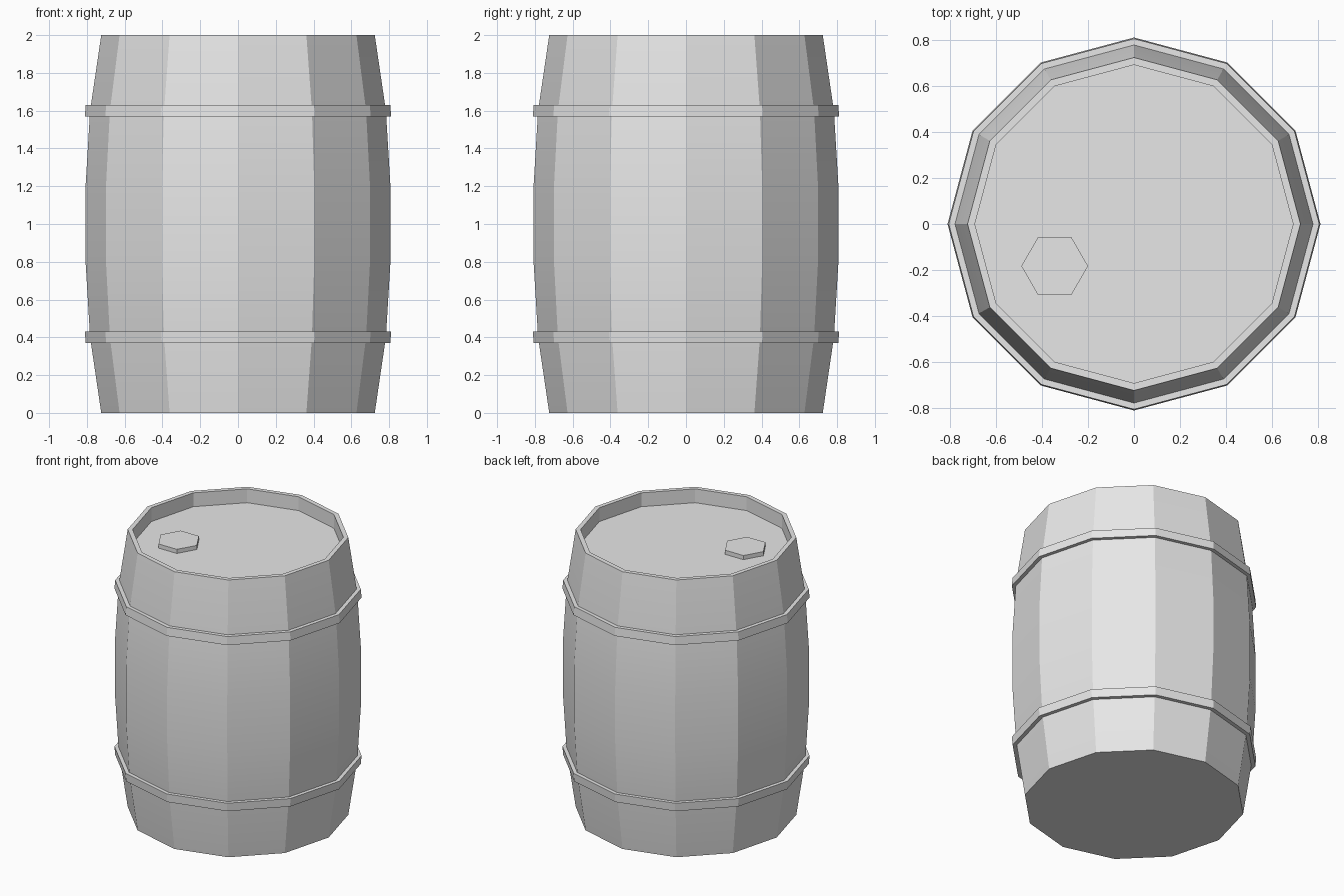
import bpy
import math

SIDES = 12

old = bpy.data.objects.get("Cube")
if old:
    bpy.data.objects.remove(old, do_unlink=True)

grey = bpy.data.materials.new("plain_grey")
grey.use_nodes = True
grey.diffuse_color = (0.8, 0.8, 0.8, 1)
grey.node_tree.nodes["Principled BSDF"].inputs["Base Color"].default_value = (0.8, 0.8, 0.8, 1)


def lathe(name, profile, sides=SIDES, centre=(0, 0), closed=False):
    """Spin (radius, z) points round a vertical axis; open profiles get end caps."""
    verts = [(centre[0] + r * math.cos(math.tau * i / sides),
              centre[1] + r * math.sin(math.tau * i / sides), z)
             for r, z in profile for i in range(sides)]
    rings = len(profile)
    faces = []
    for k in range(rings if closed else rings - 1):
        a, b = k * sides, (k + 1) % rings * sides
        for i in range(sides):
            j = (i + 1) % sides
            faces.append((a + i, a + j, b + j, b + i))
    if not closed:
        faces.append(tuple(reversed(range(sides))))
        faces.append(tuple(range((rings - 1) * sides, rings * sides)))
    mesh = bpy.data.meshes.new(name)
    mesh.from_pydata(verts, [], faces)
    mesh.materials.append(grey)
    obj = bpy.data.objects.new(name, mesh)
    bpy.context.collection.objects.link(obj)
    # Smooth along the bulge, crisp between the staves
    bpy.ops.object.select_all(action='DESELECT')
    obj.select_set(True)
    bpy.context.view_layer.objects.active = obj
    bpy.ops.object.shade_smooth_by_angle(angle=math.radians(25))
    return obj


# Bulging body with a raised rim and a sunken lid
lathe("barrel_body", [(0.724, 0), (0.783, 0.4), (0.807, 0.8), (0.807, 1.2),
                      (0.783, 1.6), (0.724, 2), (0.692, 2), (0.692, 1.9)])

# Two hoops, mirrored about the middle
hoop = [(0.76, 0.37), (0.806, 0.37), (0.811, 0.43), (0.76, 0.43)]
lathe("lower_hoop", hoop, closed=True)
lathe("upper_hoop", [(r, 2 - z) for r, z in reversed(hoop)], closed=True)

# Six-sided bung on the lid
lathe("bung", [(0.145, 1.89), (0.145, 1.93)], sides=6, centre=(-0.345, -0.183))
